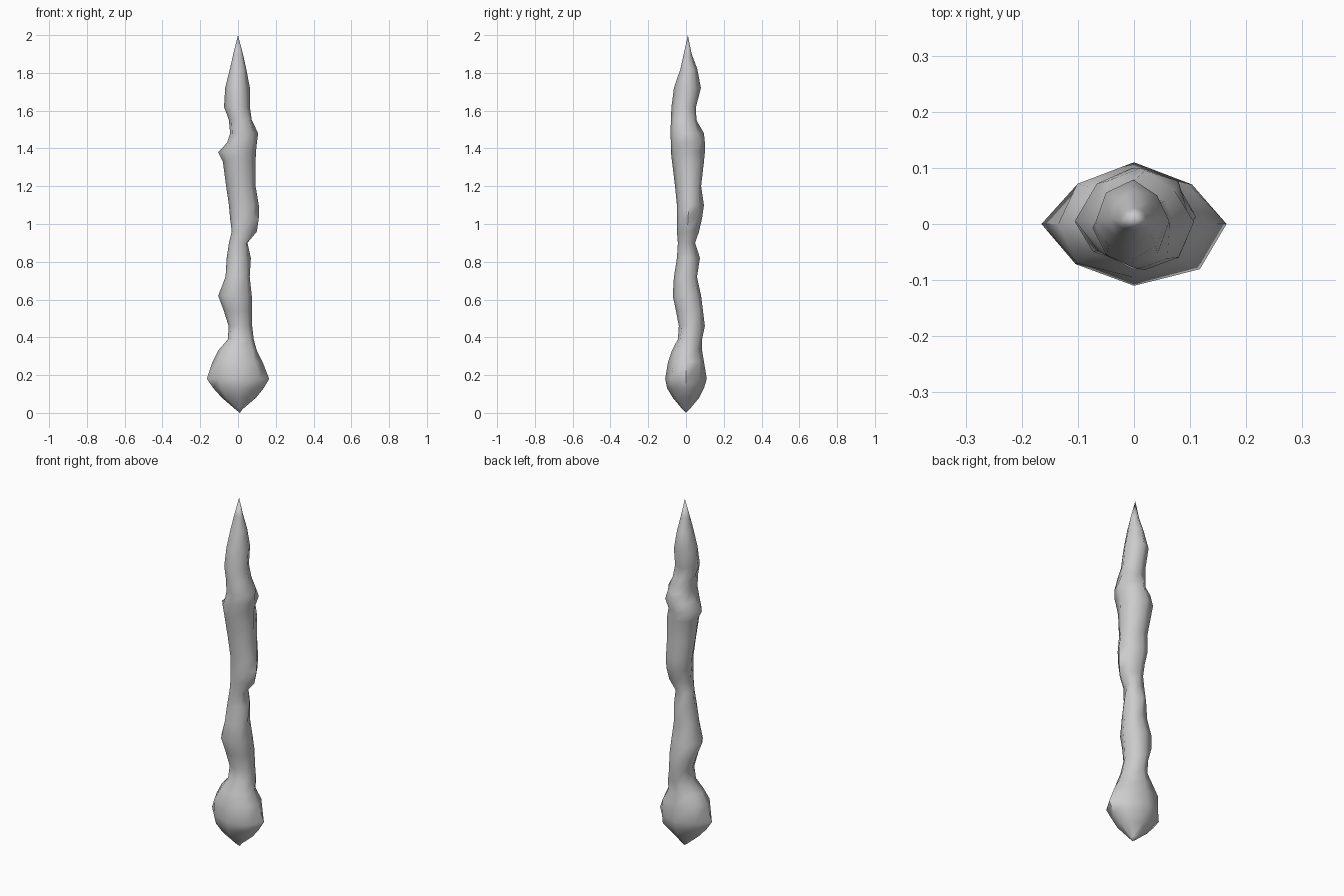
import bpy, bmesh, math, random

if "Cube" in bpy.data.objects:
    bpy.data.objects.remove(bpy.data.objects["Cube"])
random.seed(4)

# Outline rings: height, left x, right x, front y, back y (hundredths)
RINGS = [
    (2, -1.5, 2.5, -2, 2), (8, -8.5, 9.5, -7, 7), (13, -13, 13.5, -10, 9.5),
    (18, -16.5, 16.5, -11, 11), (27, -13.5, 13, -9.5, 9.5), (33, -10.5, 10, -7.5, 8.5),
    (39, -5.3, 8.3, -4.3, 8.5), (46, -5, 7.5, -3.8, 10), (54, -7.5, 7.3, -5.3, 9),
    (62, -10.5, 7.3, -7, 8), (72, -6.6, 6.2, -6.4, 5.8), (82, -6, 6.8, -4.8, 7.4),
    (90, -4.8, 5, -4.3, 4.8), (96, -3.3, 10, -4.8, 6.9), (103, -4.2, 11, -4.8, 8.5),
    (110, -4.8, 11, -4.8, 9.5), (120, -6.3, 9.3, -5.8, 8), (133, -8, 9.3, -7.4, 9.5),
    (138, -10.5, 9.5, -8, 10), (143, -5.8, 10, -8, 10), (148, -4.2, 10.7, -8.2, 9.5),
    (155, -4.8, 7.3, -8, 5.5), (162, -7.4, 6.3, -7.7, 5.3), (172, -6.8, 6.3, -6.4, 7.9),
    (182, -4.3, 4.4, -3, 6), (190, -2.5, 2.6, -1.2, 3)]


def section(i):
    """Eight-sided ring; the corners follow the neighbouring rings so knots stay sharp."""
    z, l, r, f, b = RINGS[i]
    near = RINGS[max(0, i - 1):i + 2]
    if i in (0, len(RINGS) - 1):
        near = [RINGS[i]]
    ml, mr, mf, mb = [(sum(n[k] for n in near) / len(near) + RINGS[i][k]) / 2
                      for k in range(1, 5)]
    cx, cy = (l + r) / 2 * 0.6, (f + b) / 2 * 0.6

    def corner(x, y):
        k = 0.71 + random.uniform(-0.06, 0.06)
        return (cx + (x - cx) * k, cy + (y - cy) * k)
    pts = [(r, cy), corner(mr, mb), (cx, b), corner(ml, mb),
           (l, cy), corner(ml, mf), (cx, f), corner(mr, mf)]
    return [(x / 100, y / 100, z / 100) for x, y in pts]


# Gnarled wooden shaft with a bulbous foot and a sharp point
bm = bmesh.new()
loops = [[bm.verts.new(p) for p in section(i)] for i in range(len(RINGS))]
for a, b in zip(loops, loops[1:]):
    for i in range(8):
        j = (i + 1) % 8
        bm.faces.new((a[i], a[j], b[j], b[i]))

# Close the foot and the tip
foot = bm.verts.new((0.01, 0, 0))
tip = bm.verts.new((0, 0.01, 2))
for i in range(8):
    j = (i + 1) % 8
    bm.faces.new((foot, loops[0][j], loops[0][i]))
    bm.faces.new((tip, loops[-1][i], loops[-1][j]))
bmesh.ops.recalc_face_normals(bm, faces=bm.faces[:])

mesh = bpy.data.meshes.new("gnarled_stake")
bm.to_mesh(mesh)
bm.free()
stake = bpy.data.objects.new("gnarled_stake", mesh)
bpy.context.collection.objects.link(stake)

# Soft shading with crisp knots
bpy.context.view_layer.objects.active = stake
stake.select_set(True)
bpy.ops.object.shade_smooth_by_angle(angle=math.radians(60))
